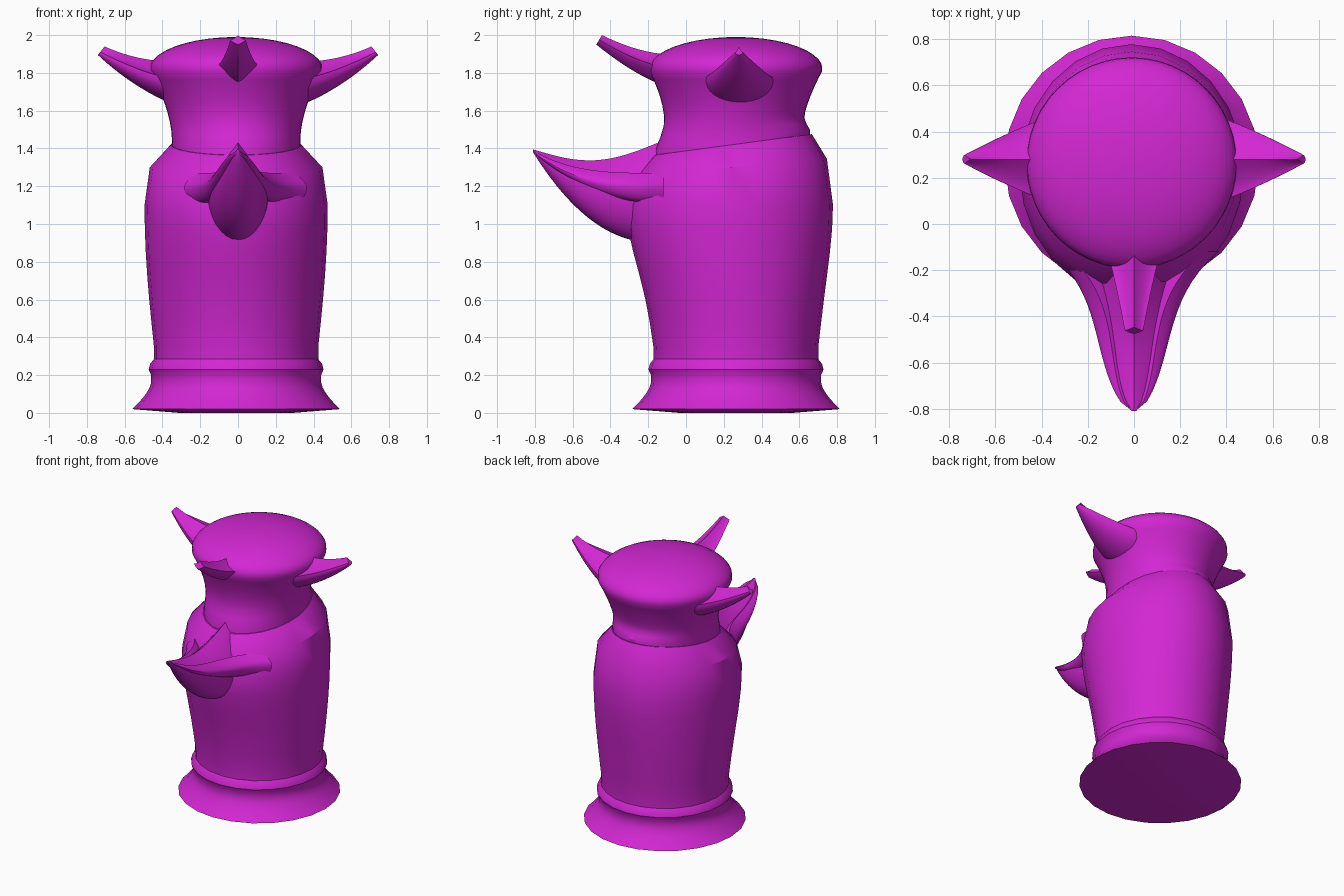
import bpy
import math

cube = bpy.data.objects.get("Cube")
if cube:
    bpy.data.objects.remove(cube, do_unlink=True)

magenta = bpy.data.materials.new("magenta")
magenta.use_nodes = True
color = (0.65, 0.02, 0.65, 1)
magenta.diffuse_color = color
magenta.node_tree.nodes["Principled BSDF"].inputs["Base Color"].default_value = color


def loft(name, rings):
    """Skin a list of equal-length closed rings and cap both ends."""
    count = len(rings[0])
    verts = [point for ring in rings for point in ring]
    bottom_cap = tuple(range(count))
    top_cap = tuple(range(len(verts) - count, len(verts)))
    faces = [bottom_cap, top_cap]
    for base in range(0, len(verts) - count, count):
        for i in range(count):
            here, after = base + i, base + (i + 1) % count
            faces.append((here, after, after + count, here + count))
    mesh = bpy.data.meshes.new(name)
    mesh.from_pydata(verts, [], faces)
    mesh.materials.append(magenta)
    obj = bpy.data.objects.new(name, mesh)
    bpy.context.collection.objects.link(obj)
    bpy.ops.object.select_all(action="DESELECT")
    obj.select_set(True)
    bpy.context.view_layer.objects.active = obj
    bpy.ops.object.mode_set(mode="EDIT")
    bpy.ops.mesh.select_all(action="SELECT")
    bpy.ops.mesh.normals_make_consistent(inside=False)
    bpy.ops.object.mode_set(mode="OBJECT")
    bpy.ops.object.shade_smooth_by_angle(angle=math.radians(35))


def ramp(t, start, end, power=1):
    return start + (end - start) * t ** power


def sweep(steps):
    """Evenly spaced fractions from zero to one."""
    return [i / steps for i in range(steps + 1)]


def bump(z, middle, width):
    return math.exp(-((z - middle) / width) ** 2)


def turned(name, profile, sides):
    """Turned shape that swells forward at the chest and tilts at the shoulder."""
    rings = []
    for z, radius in profile:
        chest = bump(z, 1.1, 0.4)
        depth = radius * (1 + 0.13 * chest + 0.15 * bump(z, 1.43, 0.08))
        centre = 0.265 - 0.035 * chest
        tilt = 0.06 * bump(z, 1.38, 0.15)
        ring = []
        for i in range(sides):
            angle = math.tau * i / sides
            back = math.cos(angle)
            ring.append((radius * math.sin(angle) - 0.01,
                         centre + depth * back,
                         z + tilt * back))
        rings.append(ring)
    loft(name, rings)


def spike(name, heading, start, end, width, top, edge, bottom, offset=0,
          sag=0, keel=1, ridge=1.6, slant=0, shift=lambda t: 0):
    """Curved horn; width and heights are ramps from root to tip."""
    forward_x, forward_y = math.cos(heading), math.sin(heading)
    arc = sweep(8)
    rings = []
    for t in sweep(16):
        w, mid, low = ramp(t, *width), ramp(t, *edge), ramp(t, *bottom)
        high = ramp(t, *top) - sag * math.sin(math.pi * t)
        # Rounded or keeled underside, then a slope up to the ridge
        half = []
        for a in arc:
            angle = a * math.pi / 2
            half.append((w * math.sin(angle) ** keel,
                         ramp(math.cos(angle), mid, low, keel)))
        half += [(w * (1 - a), ramp(a, mid, high, ridge)) for a in arc[1:]]
        outline = half + [(-u, z) for u, z in half[-2:0:-1]]
        ring = []
        for u, z in outline:
            along = ramp(t, start, end) - slant * t * (z - mid)
            across = u + shift(t)
            ring.append((forward_x * along - forward_y * across,
                         forward_y * along + forward_x * across + offset,
                         z))
        rings.append(ring)
    loft(name, rings)


# Body: flared foot, collar band, barrel and sloping shoulder
foot = [(ramp(t, 0.02, 0.16), ramp(1 - t, 0.45, 0.55, 1.5)) for t in sweep(5)]
collar = [(0.2, 0.45), (0.23, 0.463), (0.26, 0.455), (0.285, 0.435)]
barrel = [(ramp(t, 0.35, 1.1), 0.435 + 0.05 * math.sin(t * math.pi / 2))
          for t in sweep(6)]
shoulder = [(1.3, 0.457), (1.42, 0.345)]
turned("body", [(0, 0.3)] + foot + collar + barrel + shoulder, 24)

# Head: neck flaring out from the shoulder into an elliptical dome
neck = [(1.4, 0.34)] + [(ramp(t, 1.45, 1.81), ramp(t, 0.34, 0.455, 1.7))
                        for t in sweep(8)]
dome = []
for t in sweep(10)[1:-1]:
    angle = t * math.pi / 2
    dome.append((1.82 + 0.17 * math.sin(angle), 0.458 * math.cos(angle)))
turned("head", neck + dome + [(1.99, 0.01)], 48)

# Side horns
for name, heading in (("left_horn", 0), ("right_horn", math.pi)):
    spike(name, heading, start=0.34, end=0.73, offset=0.28, slant=0.8,
          width=(0.19, 0.02, 1.2), top=(1.86, 1.94, 2.2),
          edge=(1.77, 1.91, 1.4), bottom=(1.635, 1.895, 1.15))

# Keeled brow horn
front = -math.pi / 2
spike("front_horn", front, start=0.1, end=0.46, slant=0.6, keel=1.6,
      width=(0.125, 0.04, 0.8), top=(1.9, 2, 1.8),
      edge=(1.83, 1.975, 1.5), bottom=(1.73, 1.95, 1.25))

# Beak with a deep rounded underside and a sagging ridge
spike("beak", front, start=0.15, end=0.81, sag=0.075, ridge=0.8,
      width=(0.165, 0.01, 2.7), top=(1.43, 1.395),
      edge=(1.18, 1.39, 2.8), bottom=(0.9, 1.38, 2.2))


# Rolled lips along the beak, the left one reaching further round the body
def lip(name, side, start, reach):
    def spread(t):
        return side * (0.1 * math.sqrt(1 - t ** 3) + reach * (1 - t) ** 4)

    spike(name, front, start, end=0.81, ridge=0.7, shift=spread,
          width=(0.065, 0.006, 2.5), top=(1.27, 1.39, 3.4),
          edge=(1.2, 1.385, 3), bottom=(1.11, 1.38, 2.2))


lip("left_lip", 1, start=0.12, reach=0.2)
lip("right_lip", -1, start=0.2, reach=0.12)
